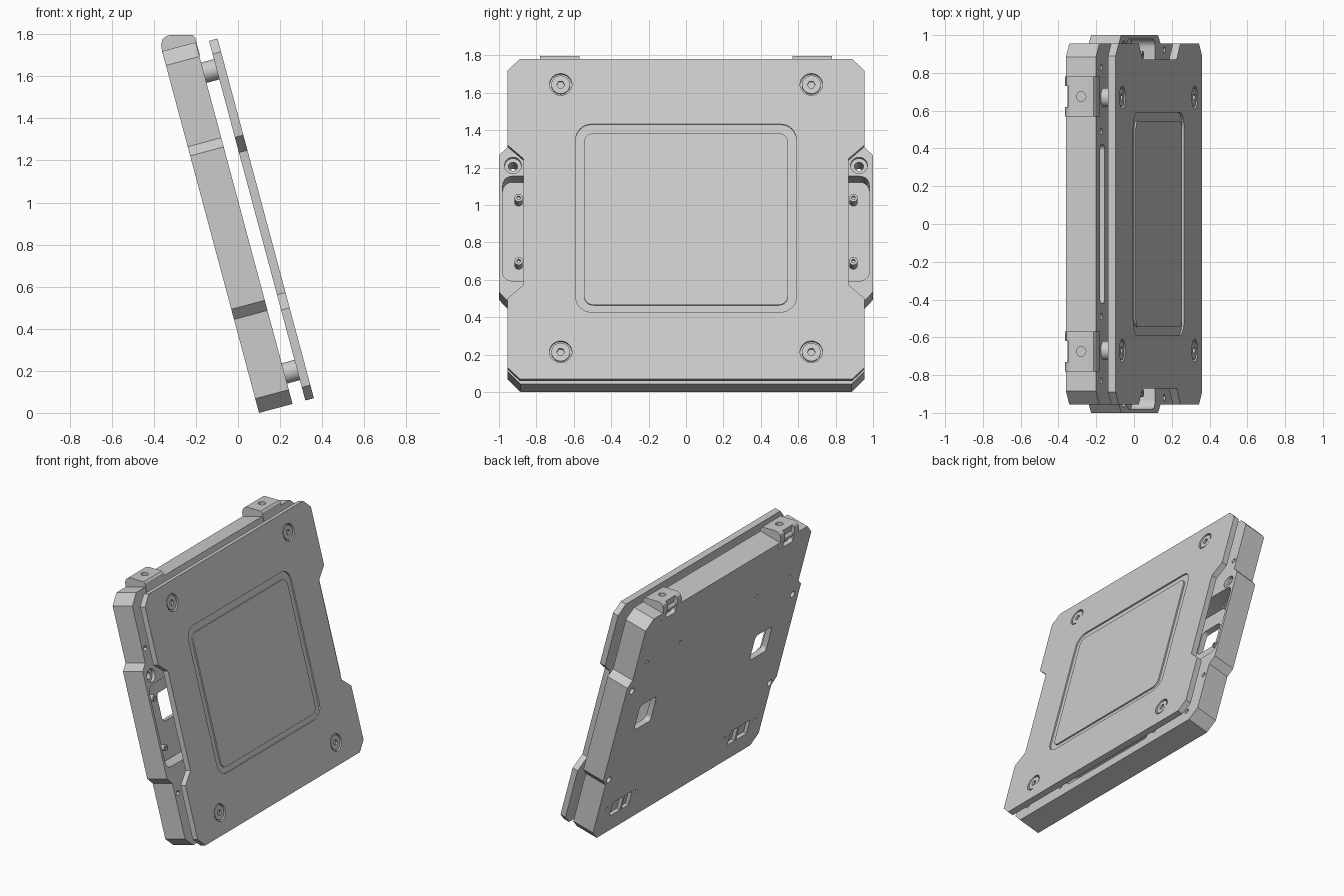
import bpy, bmesh, math
from mathutils import Matrix, Vector

if "Cube" in bpy.data.objects:
    bpy.data.objects.remove(bpy.data.objects["Cube"])

# Local frame: x = panel normal, y = width, z = up the panel; leaned back 15 degrees
LEAN = Matrix.Translation((0.10, 0, 0)) @ Matrix.Rotation(math.radians(-15), 4, 'Y')


def extrude(name, pts, vec):
    bm = bmesh.new()
    vec = Vector(vec)
    a = [bm.verts.new(p) for p in pts]
    b = [bm.verts.new(Vector(p) + vec) for p in pts]
    bm.faces.new(a)
    bm.faces.new(b[::-1])
    for i in range(len(a)):
        j = (i + 1) % len(a)
        bm.faces.new((a[i], b[i], b[j], a[j]))
    bmesh.ops.recalc_face_normals(bm, faces=bm.faces)
    me = bpy.data.meshes.new(name)
    bm.to_mesh(me)
    bm.free()
    ob = bpy.data.objects.new(name, me)
    bpy.context.collection.objects.link(ob)
    return ob


def slab(name, yz, n0, n1):
    return extrude(name, [(n0, y, z) for y, z in yz], (n1 - n0, 0, 0))


def rrect(cy, cz, w, h, r=0.0, seg=5):
    if r == 0:
        return [(cy + sy * w / 2, cz + sz * h / 2) for sy, sz in ((1, 1), (-1, 1), (-1, -1), (1, -1))]
    out = []
    for k, (sy, sz) in enumerate(((1, 1), (-1, 1), (-1, -1), (1, -1))):
        for i in range(seg + 1):
            a = math.pi / 2 * (k + i / seg)
            out.append((cy + sy * (w / 2 - r) + r * math.cos(a), cz + sz * (h / 2 - r) + r * math.sin(a)))
    return out


def ring(cy, cz, r, n=24):
    return [(cy + r * math.cos(2 * math.pi * i / n), cz + r * math.sin(2 * math.pi * i / n)) for i in range(n)]


def mirrored(half):
    return half + [(-y, z) for y, z in reversed(half)]


def cut(ob, cutters):
    for c in cutters:
        c.hide_render = True
        m = ob.modifiers.new("cut", 'BOOLEAN')
        m.operation, m.solver, m.object = 'DIFFERENCE', 'EXACT', c
    bpy.context.view_layer.update()
    me = bpy.data.meshes.new_from_object(ob.evaluated_get(bpy.context.evaluated_depsgraph_get()))
    ob.modifiers.clear()
    ob.data = me
    for c in cutters:
        bpy.data.objects.remove(c)


parts = []

# Thick rear body with side ears
body = slab("rear_body", mirrored([
    (0.885, 0), (0.955, 0.07), (0.955, 0.46), (1.0, 0.51), (1.0, 1.265),
    (0.955, 1.31), (0.955, 1.71), (0.885, 1.78)]), 0, 0.165)
cuts = []
for s in (1, -1):
    # side pockets, windows and rear recesses
    cuts.append(slab("c", rrect(s * 0.76, 0.86, 0.44, 0.58, 0.05), 0.04, 0.2))
    cuts.append(slab("c", rrect(s * 0.665, 0.92, 0.19, 0.2, 0.03), -0.05, 0.1))
    for dy, w in ((-0.07, 0.08), (0.05, 0.12)):
        cuts.append(slab("c", rrect(s * (0.68 + dy), 0.19, w, 0.11), -0.05, 0.025))
    # ear holes
    cuts.append(slab("c", ring(s * 0.925, 1.21, 0.024), -0.05, 0.2))
    cuts.append(slab("c", ring(s * 0.925, 1.21, 0.045), 0.14, 0.2))
    cuts.append(slab("c", ring(s * 0.925, 0.49, 0.024), -0.05, 0.06))
    # small screw holes on the back and front rim
    for y, z in ((0.82, 1.40), (0.44, 1.40), (0.51, 0.22), (0.85, 0.22)):
        cuts.append(slab("c", ring(s * y, z, 0.013, 12), -0.05, 0.03))
    for y, z in ((0.83, 1.67), (0.49, 1.67), (0.83, 0.1), (0.49, 0.1), (0.92, 0.38), (0.92, 1.4)):
        cuts.append(slab("c", ring(s * y, z, 0.018, 12), 0.1, 0.2))
    # hinge notch in the back edge
    cuts.append(slab("c", rrect(s * 0.675, 1.78, 0.11, 0.12), -0.05, 0.03))
# long slots along the top and bottom of the front face
for z in (1.65, 0.12):
    cuts.append(slab("c", rrect(0, z, 0.84, 0.09, 0.03), 0.08, 0.2))
cut(body, cuts)
parts.append(body)

# Thin front plate with side notches and grooved panel
plate = slab("front_plate", mirrored([
    (0.89, 0), (0.955, 0.065), (0.955, 0.445), (0.87, 0.52), (0.87, 1.22),
    (0.955, 1.295), (0.955, 1.705), (0.89, 1.77)]), 0.228, 0.27)
frame = slab("c", rrect(0, 0.89, 1.18, 1.04, 0.085, 8), 0.26, 0.3)
cut(frame, [slab("c", rrect(0, 0.885, 1.09, 0.95, 0.05, 8), 0.2, 0.35)])
cuts = [frame]
screw_spots = [(y, z) for y in (-0.67, 0.67) for z in (0.15, 1.63)]
for y, z in screw_spots:
    cuts.append(slab("c", ring(y, z, 0.06, 32), 0.252, 0.3))
cut(plate, cuts)
parts.append(plate)

# Standoffs between the plates and recessed screws
for y, z in screw_spots:
    parts.append(slab("standoff", ring(y, z, 0.05, 32), 0.16, 0.23))
    screw = slab("plate_screw", ring(y, z, 0.05, 32), 0.245, 0.266)
    cut(screw, [slab("c", ring(y, z, 0.021, 6), 0.253, 0.3)])
    parts.append(screw)

for s in (1, -1):
    # Pegs in the side pockets
    for z in (1.04, 0.69):
        peg = slab("pocket_peg", ring(s * 0.895, z, 0.022), 0.03, 0.13)
        cut(peg, [slab("c", ring(s * 0.895, z, 0.01, 12), 0.11, 0.2)])
        parts.append(peg)
    # Hinge blocks on the top edge, level on top
    inv = LEAN.inverted()
    prof = [(-0.345, 1.66), (-0.36, 1.715), (-0.366, 1.75), (-0.358, 1.777), (-0.342, 1.791),
            (-0.322, 1.796), (-0.215, 1.796), (-0.203, 1.785), (-0.196, 1.755), (-0.18, 1.70)]
    block = extrude("hinge_block", [inv @ Vector((x, s * 0.675 - 0.105, z)) for x, z in prof], (0, 0.21, 0))
    hole = [inv @ Vector((-0.28 + a, s * 0.675 + b, 1.74)) for a, b in ring(0, 0, 0.025)]
    cut(block, [
        extrude("c", hole, inv.to_3x3() @ Vector((0, 0, 0.1))),
        slab("c", rrect(s * 0.675, 1.79, 0.11, 0.14, 0.02), -0.1, 0.03)])
    parts.append(block)
    # Hinge pin seen in the notch
    pin = [(0.025 + 0.018 * math.cos(a * math.pi / 8), s * 0.675 - 0.06, 1.77 + 0.018 * math.sin(a * math.pi / 8))
           for a in range(16)]
    parts.append(extrude("hinge_pin", pin, (0, 0.12, 0)))

# Lean everything back and smooth the round faces
bpy.ops.object.select_all(action='DESELECT')
for ob in parts:
    ob.matrix_world = LEAN
    ob.select_set(True)
bpy.context.view_layer.objects.active = body
bpy.ops.object.shade_smooth_by_angle(angle=math.radians(30))
